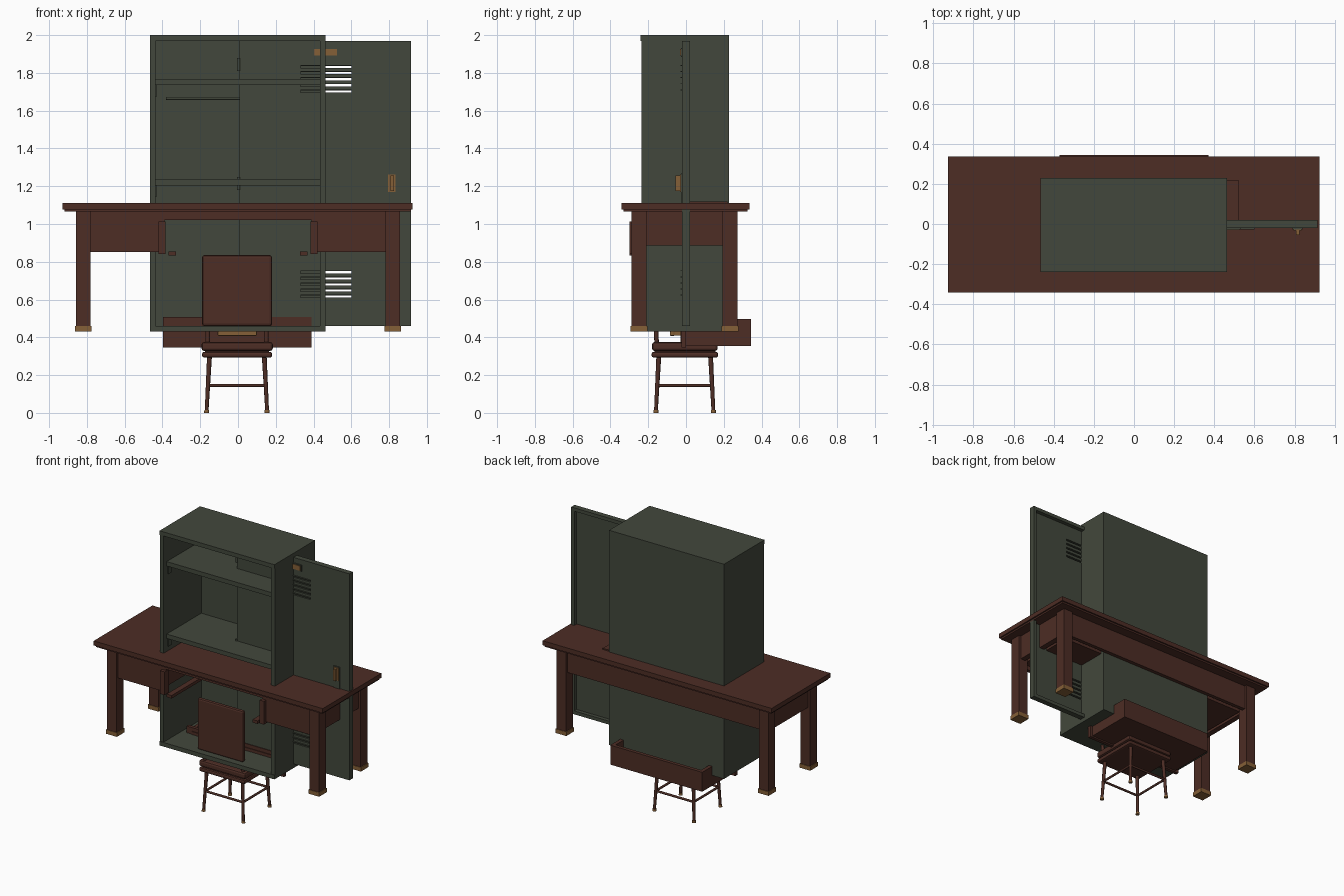
import bpy, bmesh, math
from mathutils import Vector

if "Cube" in bpy.data.objects:
    bpy.data.objects.remove(bpy.data.objects["Cube"])


def material(name, r, g, b):
    m = bpy.data.materials.new(name)
    m.diffuse_color = (r, g, b, 1)
    m.use_nodes = True
    m.node_tree.nodes["Principled BSDF"].inputs["Base Color"].default_value = m.diffuse_color
    return m


GREEN = material("olive green metal", .055, .064, .045)
WOOD = material("dark red wood", .074, .026, .018)
BRASS = material("aged brass", .235, .115, .038)


def box(name, x, y, z, mat, bevel=0.0):
    """Box from (min, max) ranges, with optional rounded edges."""
    bm = bmesh.new()
    bmesh.ops.create_cube(bm, size=1)
    for v in bm.verts:
        for i, r in enumerate((x, y, z)):
            v.co[i] = r[0] if v.co[i] < 0 else r[1]
    if bevel:
        bmesh.ops.bevel(bm, geom=bm.edges[:], offset=bevel, segments=2, affect='EDGES', profile=.5)
    me = bpy.data.meshes.new(name)
    bm.to_mesh(me)
    bm.free()
    me.materials.append(mat)
    ob = bpy.data.objects.new(name, me)
    bpy.context.collection.objects.link(ob)
    return ob


def rod(name, a, b, r1, r2, mat, sides=10):
    """Tapered round bar from a to b."""
    a, b = Vector(a), Vector(b)
    bm = bmesh.new()
    bmesh.ops.create_cone(bm, cap_ends=True, segments=sides, radius1=r1, radius2=r2, depth=(b - a).length)
    me = bpy.data.meshes.new(name)
    bm.to_mesh(me)
    bm.free()
    me.materials.append(mat)
    me.shade_smooth()
    me.set_sharp_from_angle(angle=math.radians(40))
    ob = bpy.data.objects.new(name, me)
    ob.location = (a + b) / 2
    ob.rotation_euler = (b - a).to_track_quat('Z', 'Y').to_euler()
    bpy.context.collection.objects.link(ob)
    return ob


# Cabinet carcass, open at the front
box("cabinet_top", (-.467, .463), (-.24, .228), (1.97, 2), GREEN)
box("cabinet_bottom", (-.467, .463), (-.24, .228), (.43, .46), GREEN)
box("cabinet_left_side", (-.467, -.437), (-.235, .228), (.46, 1.97), GREEN)
box("cabinet_right_side", (.433, .463), (-.235, .228), (.46, 1.97), GREEN)
box("cabinet_back", (-.437, .433), (.2, .228), (.46, 1.97), GREEN)
for i, z in enumerate((1.735, 1.205)):
    box(f"cabinet_shelf_{i}", (-.437, .433), (-.2, .2), (z, z + .032), GREEN)
    box(f"shelf_clip_{i}", (-.437, -.428), (-.19, -.15), (z - .06, z), GREEN)
rod("hanging_rail", (-.38, .05, 1.665), (.38, .05, 1.665), .008, .008, GREEN)

# Door with louvre slots and a folded rim behind
X0, X1, Z0, Z1 = .007, .915, .46, 1.97
SX0, SX1 = .33, .60
FACE = (-.02, -.008)
slots = sorted([.617 + .032 * i for i in range(5)] + [1.703 + .032 * i for i in range(5)])
box("door_skin_left", (X0, SX0), FACE, (Z0, Z1), GREEN)
box("door_skin_right", (SX1, X1), FACE, (Z0, Z1), GREEN)
low = Z0
for i, s in enumerate(slots):
    box(f"door_skin_band_{i}", (SX0, SX1), FACE, (low, s - .006), GREEN)
    box(f"door_louvre_{i}", (SX0, SX1), (-.028, -.018), (s + .005, s + .01), GREEN)
    low = s + .006
box("door_skin_band_top", (SX0, SX1), FACE, (low, Z1), GREEN)
RIM = (-.008, .02)
box("door_rim_left", (X0, X0 + .025), RIM, (Z0, Z1), GREEN)
box("door_rim_right", (X1 - .025, X1), RIM, (Z0, Z1), GREEN)
box("door_rim_bottom", (X0 + .025, X1 - .025), RIM, (Z0, Z0 + .025), GREEN)
box("door_rim_top", (X0 + .025, X1 - .025), RIM, (Z1 - .025, Z1), GREEN)
for i, z in enumerate((.58, 1.18, 1.81)):
    rod(f"door_hinge_{i}", (.003, -.018, z), (.003, -.018, z + .07), .009, .009, GREEN)

# Door fittings
box("label_holder", (.396, .53), (-.027, -.02), (1.885, 1.932), GREEN)
box("label_plate", (.402, .524), (-.031, -.027), (1.891, 1.926), BRASS)
box("latch_plate", (.79, .84), (-.027, -.02), (1.11, 1.268), GREEN)
box("latch_cover", (.795, .835), (-.032, -.027), (1.17, 1.263), BRASS)
box("latch_handle", (.807, .825), (-.055, -.032), (1.175, 1.258), BRASS)

# Desk top
box("desk_top", (-.928, .925), (-.342, .336), (1.077, 1.11), WOOD)
box("desk_top_lip", (-.918, .915), (-.332, .326), (1.065, 1.077), WOOD)
box("desk_pad", (.08, .52), (.0, .22), (1.11, 1.119), WOOD)

# Desk legs, aprons, drawer units and runners, mirrored left and right
for side, s in (("left", -1), ("right", 1)):
    def mx(a, b):
        return tuple(sorted((s * a, s * b)))
    for end, y in (("front", -.249), ("back", .233)):
        box(f"{end}_{side}_desk_leg", mx(.78, .857), (y - .04, y + .04), (.455, 1.066), WOOD)
        box(f"{end}_{side}_desk_foot", mx(.775, .862), (y - .044, y + .044), (.43, .46), BRASS)
    box(f"{side}_desk_apron", mx(.80, .84), (-.21, .193), (.885, 1.066), WOOD)
    box(f"{side}_desk_drawer_front", mx(.39, .782), (-.275, -.25), (.853, 1.066), WOOD)
    box(f"{side}_desk_drawer_box", mx(.40, .78), (-.25, .2), (.885, 1.066), WOOD)
    box(f"{side}_knee_post", mx(.385, .42), (-.30, -.25), (.842, 1.012), WOOD)
    box(f"{side}_runner", mx(.327, .368), (-.30, .06), (.833, .855), WOOD)
box("desk_front_rail", (-.41, .41), (-.275, -.25), (1.02, 1.066), WOOD)
box("desk_back_apron", (-.78, .78), (.228, .255), (.885, 1.066), WOOD)

# Loose drawer: open tray with an overhanging front
box("drawer_front", (-.398, .39), (-.025, 0), (.345, .508), WOOD)
box("drawer_front_panel", (-.355, .35), (-.03, -.025), (.372, .482), WOOD)
box("drawer_floor", (-.372, .372), (0, .344), (.355, .375), WOOD)
box("drawer_back", (-.372, .372), (.318, .344), (.375, .497), WOOD)
box("drawer_left_wall", (-.372, -.345), (0, .318), (.375, .497), WOOD)
box("drawer_right_wall", (.345, .372), (0, .318), (.375, .497), WOOD)
box("drawer_pull", (-.108, .1), (-.085, -.06), (.408, .432), BRASS, .005)
for i, x in enumerate((-.1, .075)):
    box(f"drawer_pull_post_{i}", (x, x + .018), (-.065, -.028), (.41, .43), BRASS)

# Chair: splayed legs, stretchers, seat and back
CX, CY = -.006, -.007
corners = [(-1, -1), (1, -1), (1, 1), (-1, 1)]
for i, (a, b) in enumerate(corners):
    c, d = corners[(i + 1) % 4]
    rod(f"chair_leg_{i}", (CX + a * .16, CY + b * .152, .012), (CX + a * .145, CY + b * .137, .3), .01, .013, WOOD)
    rod(f"chair_foot_{i}", (CX + a * .16, CY + b * .152, 0), (CX + a * .16, CY + b * .152, .016), .014, .013, BRASS)
    rod(f"chair_stretcher_{i}", (CX + a * .153, CY + b * .145, .145), (CX + c * .153, CY + d * .145, .145), .008, .008, WOOD)
box("chair_seat_frame", (-.19, .18), (-.182, .17), (.293, .323), WOOD, .01)
box("chair_seat_core", (-.175, .165), (-.168, .155), (.315, .335), WOOD)
box("chair_seat", (-.193, .184), (-.18, .168), (.328, .375), WOOD, .014)
for i, x in enumerate((-.16, .15)):
    rod(f"chair_back_post_{i}", (x, -.155, .36), (x, -.172, .75), .012, .011, WOOD)
box("chair_back", (-.19, .18), (-.2, -.17), (.46, .835), WOOD, .012)
